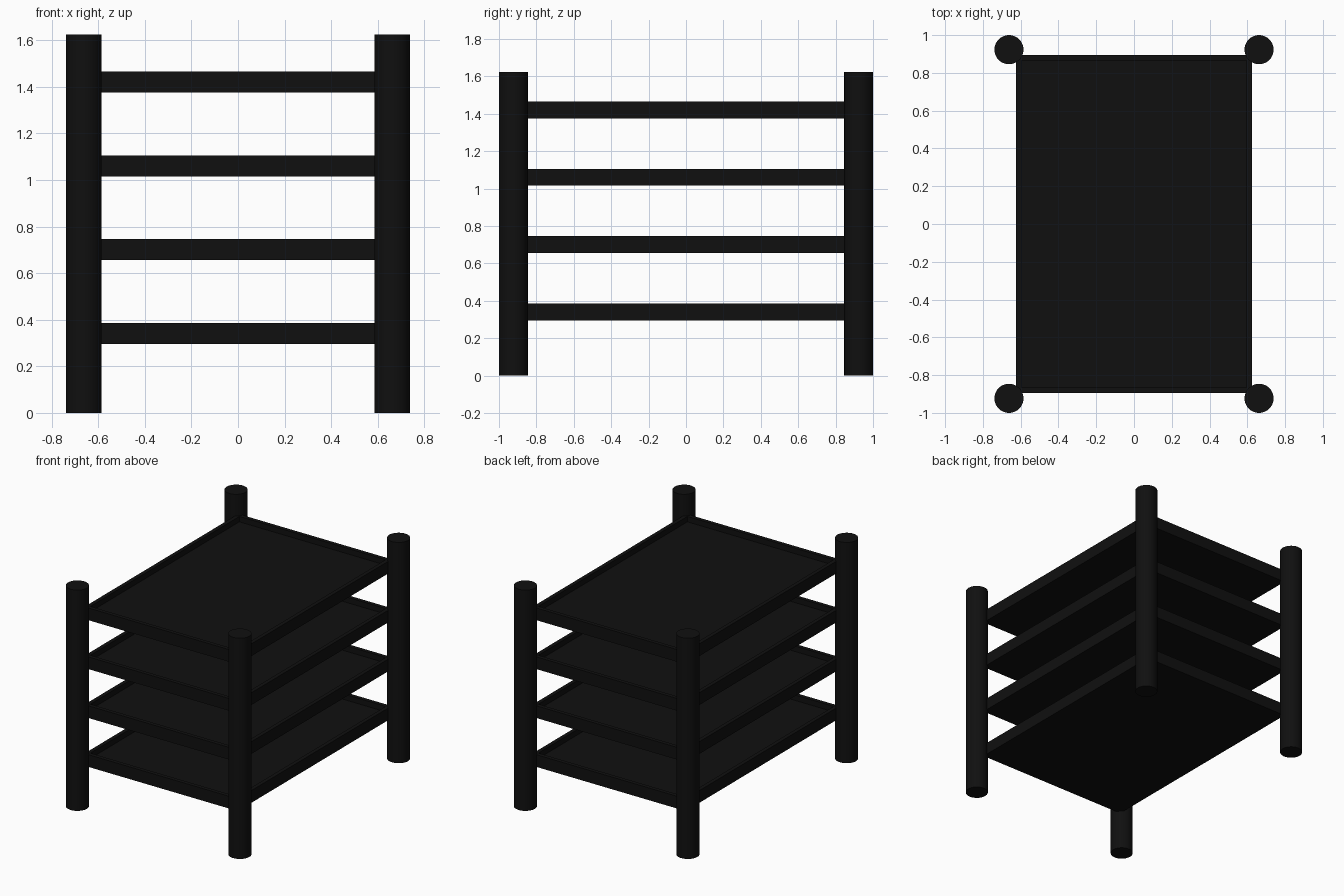
import bpy, bmesh
from mathutils import Matrix

if "Cube" in bpy.data.objects:
    bpy.data.objects.remove(bpy.data.objects["Cube"])

black = bpy.data.materials.new("black")
black.diffuse_color = (0.005, 0.005, 0.005, 1)
black.use_nodes = True
black.node_tree.nodes["Principled BSDF"].inputs["Base Color"].default_value = black.diffuse_color

POST_R, POST_H = 0.077, 1.625
POST_X, POST_Y = 0.662, 0.923
SHELF_X, SHELF_Y, SHELF_H = 0.624, 0.895, 0.09
RIM, DEPTH = 0.04, 0.04


def finish(bm, name):
    mesh = bpy.data.meshes.new(name)
    bm.to_mesh(mesh)
    bm.free()
    mesh.materials.append(black)
    ob = bpy.data.objects.new(name, mesh)
    bpy.context.collection.objects.link(ob)
    return ob


def tray(name, z):
    # box whose top face is inset and sunk, leaving a raised rim
    bm = bmesh.new()
    bmesh.ops.create_cube(bm, size=1, matrix=Matrix.Translation((0, 0, z + SHELF_H / 2))
                          @ Matrix.Diagonal((2 * SHELF_X, 2 * SHELF_Y, SHELF_H, 1)))
    top = max(bm.faces, key=lambda f: f.calc_center_median().z)
    bmesh.ops.inset_region(bm, faces=[top], thickness=RIM)
    floor = bmesh.ops.extrude_discrete_faces(bm, faces=[top])["faces"][0]
    bmesh.ops.translate(bm, verts=floor.verts, vec=(0, 0, -DEPTH))
    return finish(bm, name)


def post(name, x, y):
    bm = bmesh.new()
    bmesh.ops.create_cone(bm, cap_ends=True, segments=48, radius1=POST_R, radius2=POST_R,
                          depth=POST_H, matrix=Matrix.Translation((x, y, POST_H / 2)))
    for f in bm.faces:
        f.smooth = len(f.verts) == 4
    for e in bm.edges:
        e.smooth = all(len(f.verts) == 4 for f in e.link_faces)
    return finish(bm, name)


# four stacked tray shelves
for i in range(4):
    tray(f"shelf_{i + 1}", 0.296 + 0.36 * i)

# round corner posts
for fb, sy in (("front", -1), ("back", 1)):
    for lr, sx in (("left", -1), ("right", 1)):
        post(f"{fb}_{lr}_post", sx * POST_X, sy * POST_Y)
